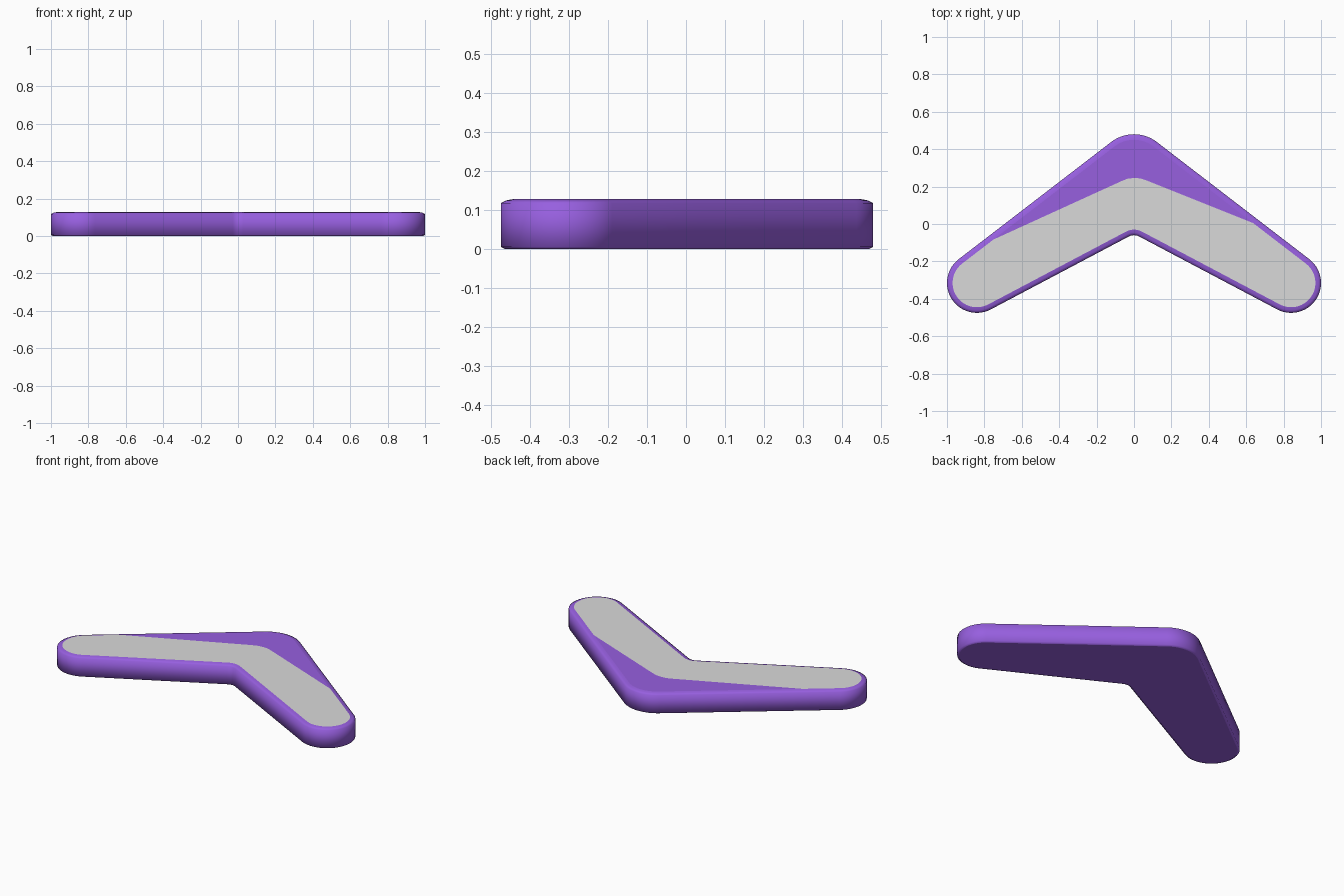
import bpy, bmesh, math

if "Cube" in bpy.data.objects:
    bpy.data.objects.remove(bpy.data.objects["Cube"])


def arc(cx, cy, r, a0, a1, n):
    return [(cx + r * math.cos(math.radians(a0 + (a1 - a0) * i / n)),
             cy + r * math.sin(math.radians(a0 + (a1 - a0) * i / n))) for i in range(n + 1)]


def lerp(p, q, t):
    return (p[0] + (q[0] - p[0]) * t, p[1] + (q[1] - p[1]) * t)


def outline(d):
    """Boomerang outline inset by d: elbow, left kink, left tip, inner bend, right tip, right kink."""
    elbow = arc(0, 0.28, 0.2 - d, 52, 128, 16)
    left = arc(-0.84, -0.315, 0.16 - d, 128, 298, 28)
    inner = arc(0, -0.12, 0.06 + d, 118, 62, 10)
    right = arc(0.84, -0.315, 0.16 - d, 242, 412, 28)
    lk = lerp(elbow[-1], left[0], 0.793)
    rk = lerp(elbow[0], right[-1], 0.652)
    return elbow + [lk] + left + inner + right + [rk], len(elbow)


def material(name, rgb):
    m = bpy.data.materials.new(name)
    m.diffuse_color = (*rgb, 1)
    m.use_nodes = True
    m.node_tree.nodes["Principled BSDF"].inputs["Base Color"].default_value = m.diffuse_color
    return m


# Body: stacked rings with a slight bevel at the bottom and a wider one on top
bm = bmesh.new()
rings = []
for d, z in [(0.012, 0), (0, 0.006), (0, 0.118), (0.014, 0.125), (0.03, 0.128)]:
    pts, n_elbow = outline(d)
    rings.append([bm.verts.new((x, y, z)) for x, y in pts])
n = len(rings[0])
for lo, hi in zip(rings, rings[1:]):
    for i in range(n):
        j = (i + 1) % n
        bm.faces.new((lo[i], lo[j], hi[j], hi[i])).smooth = True
bm.faces.new(rings[0][::-1])

# Top: grey panel and purple elbow meet along a bent line
top = rings[-1]
seam = [bm.verts.new((x, y, 0.128)) for x, y in
        [(0.07, 0.232), (0.035, 0.244), (0, 0.246), (-0.035, 0.242), (-0.07, 0.228)]]
elbow_face = bm.faces.new([top[-1]] + top[:n_elbow + 1] + seam[::-1])
panel_face = bm.faces.new(top[n_elbow:] + seam)
panel_face.material_index = 1
bmesh.ops.triangulate(bm, faces=[elbow_face, panel_face])

mesh = bpy.data.meshes.new("boomerang")
bm.to_mesh(mesh)
bm.free()
mesh.materials.append(material("purple", (0.31, 0.115, 0.74)))
mesh.materials.append(material("light grey", (0.7, 0.7, 0.7)))
bpy.context.collection.objects.link(bpy.data.objects.new("boomerang", mesh))
